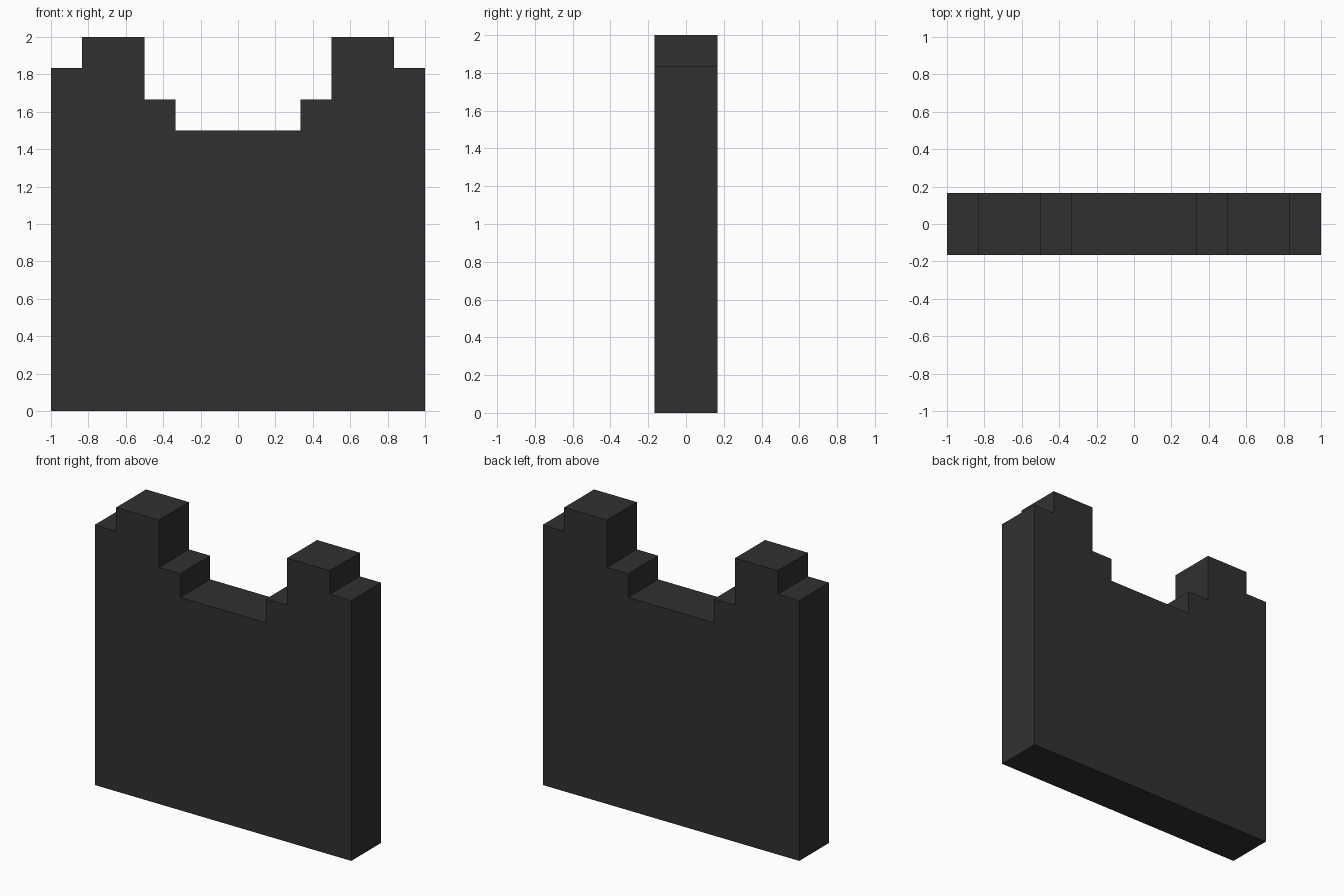
import bpy, bmesh

if "Cube" in bpy.data.objects:
    bpy.data.objects.remove(bpy.data.objects["Cube"])

U = 1 / 6          # the model sits on a grid of one-sixth units
HALF_DEPTH = U

# Right half of the stepped outline (x, z) in grid units, bottom to centre notch
right = [(6, 0), (6, 11), (5, 11), (5, 12), (3, 12), (3, 10), (2, 10), (2, 9)]
outline = right + [(-x, z) for x, z in reversed(right)]

# Stepped panel: front face extruded backwards
bm = bmesh.new()
front = bm.faces.new([bm.verts.new((x * U, -HALF_DEPTH, z * U)) for x, z in outline])
ext = bmesh.ops.extrude_face_region(bm, geom=[front], use_keep_orig=True)
back = [v for v in ext["geom"] if isinstance(v, bmesh.types.BMVert)]
bmesh.ops.translate(bm, verts=back, vec=(0, 2 * HALF_DEPTH, 0))
bmesh.ops.recalc_face_normals(bm, faces=bm.faces)

mesh = bpy.data.meshes.new("stepped_panel")
bm.to_mesh(mesh)
bm.free()
panel = bpy.data.objects.new("stepped_panel", mesh)
bpy.context.collection.objects.link(panel)

# Charcoal colour
mat = bpy.data.materials.new("charcoal")
mat.diffuse_color = (0.03, 0.03, 0.03, 1)
mat.use_nodes = True
mat.node_tree.nodes["Principled BSDF"].inputs["Base Color"].default_value = mat.diffuse_color
mesh.materials.append(mat)
